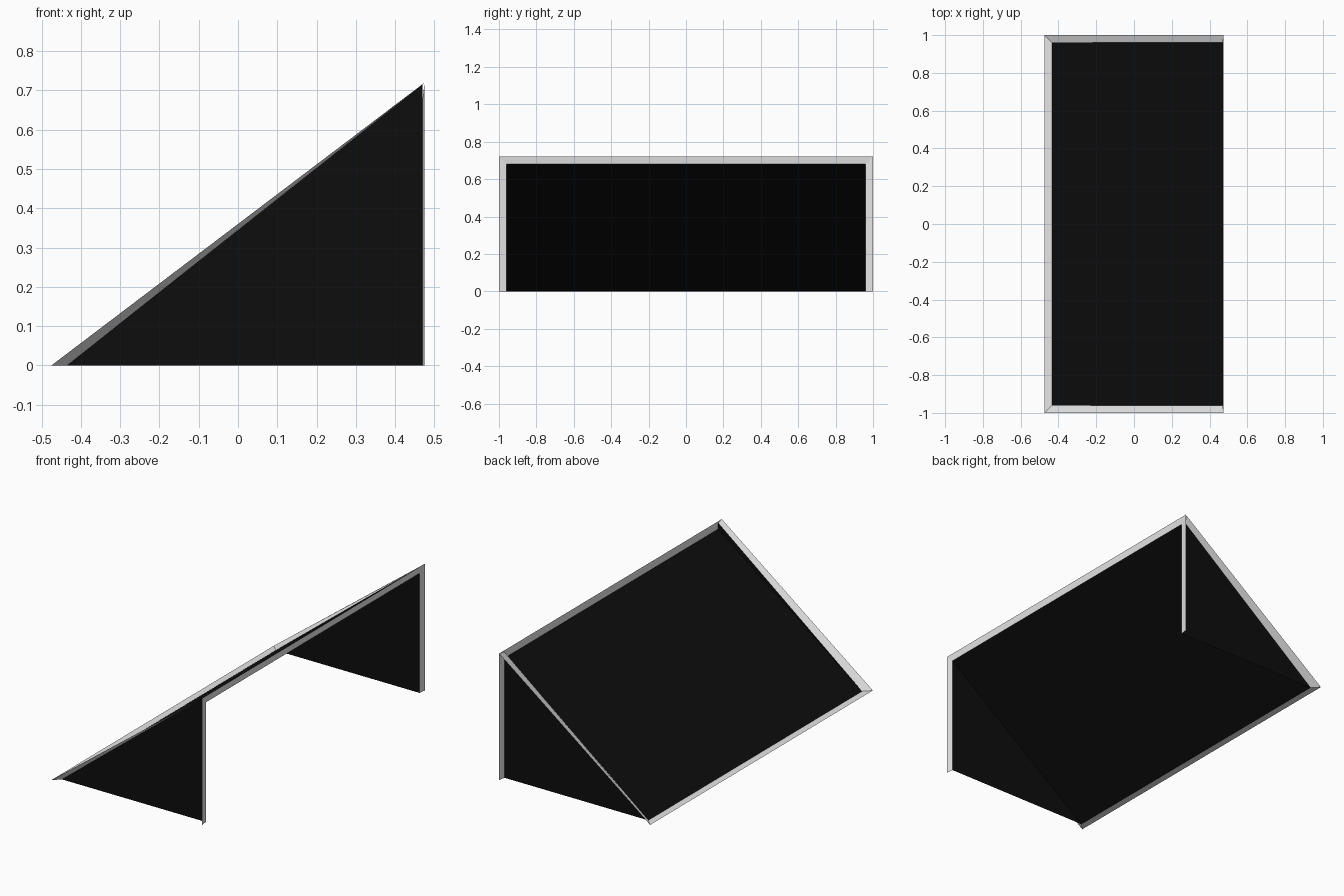
import bpy

if "Cube" in bpy.data.objects:
    bpy.data.objects.remove(bpy.data.objects["Cube"])

X, Y, Z, T = 0.475, 1.0, 0.72, 0.04   # half width, half depth, height, rim width
XI, YI = X - 0.005, Y - T             # inner edge at the open side


def material(name, value):
    m = bpy.data.materials.new(name)
    m.diffuse_color = (value, value, value, 1)
    m.use_nodes = True
    m.node_tree.nodes["Principled BSDF"].inputs["Base Color"].default_value = m.diffuse_color
    return m


def panels(name, quads, mat):
    """One object made of flat panels, each given by its corners."""
    verts, faces = [], []
    for q in quads:
        faces.append(range(len(verts), len(verts) + len(q)))
        verts += q
    me = bpy.data.meshes.new(name)
    me.from_pydata(verts, [], [list(f) for f in faces])
    me.materials.append(mat)
    ob = bpy.data.objects.new(name, me)
    bpy.context.collection.objects.link(ob)
    return ob


grey = material("light_grey", 0.8)
black = material("black", 0.004)

# sloping roof sheet
panels("sloping_sheet", [[(-X + T, -YI, 0), (XI, -YI, Z - T),
                          (XI, YI, Z - T), (-X + T, YI, 0)]], black)

# ridge and ground rims
panels("ridge_rim", [[(X, -Y, Z), (XI, -YI, Z - T), (XI, YI, Z - T), (X, Y, Z)]], grey)
panels("ground_rim", [[(-X, -Y, 0), (-X + T, -YI, 0), (-X + T, YI, 0), (-X, Y, 0)]], grey)

for side, s in (("front", -1), ("back", 1)):
    # triangular end wall, reaching just under the outer slope line
    panels(side + "_wall", [[(-X + T, s * YI, 0), (XI, s * YI, 0),
                             (XI, s * YI, Z - 0.005)][::-s]], black)
    # upright rim and sloping rim around the wall
    panels(side + "_post_rim", [[(X, s * Y, 0), (X, s * Y, Z),
                                 (XI, s * YI, Z - T), (XI, s * YI, 0)][::s]], grey)
    panels(side + "_slope_rim", [[(-X, s * Y, 0), (-X + T, s * YI, 0),
                                  (XI, s * YI, Z - 0.005), (X, s * Y, Z)][::s]], grey)
